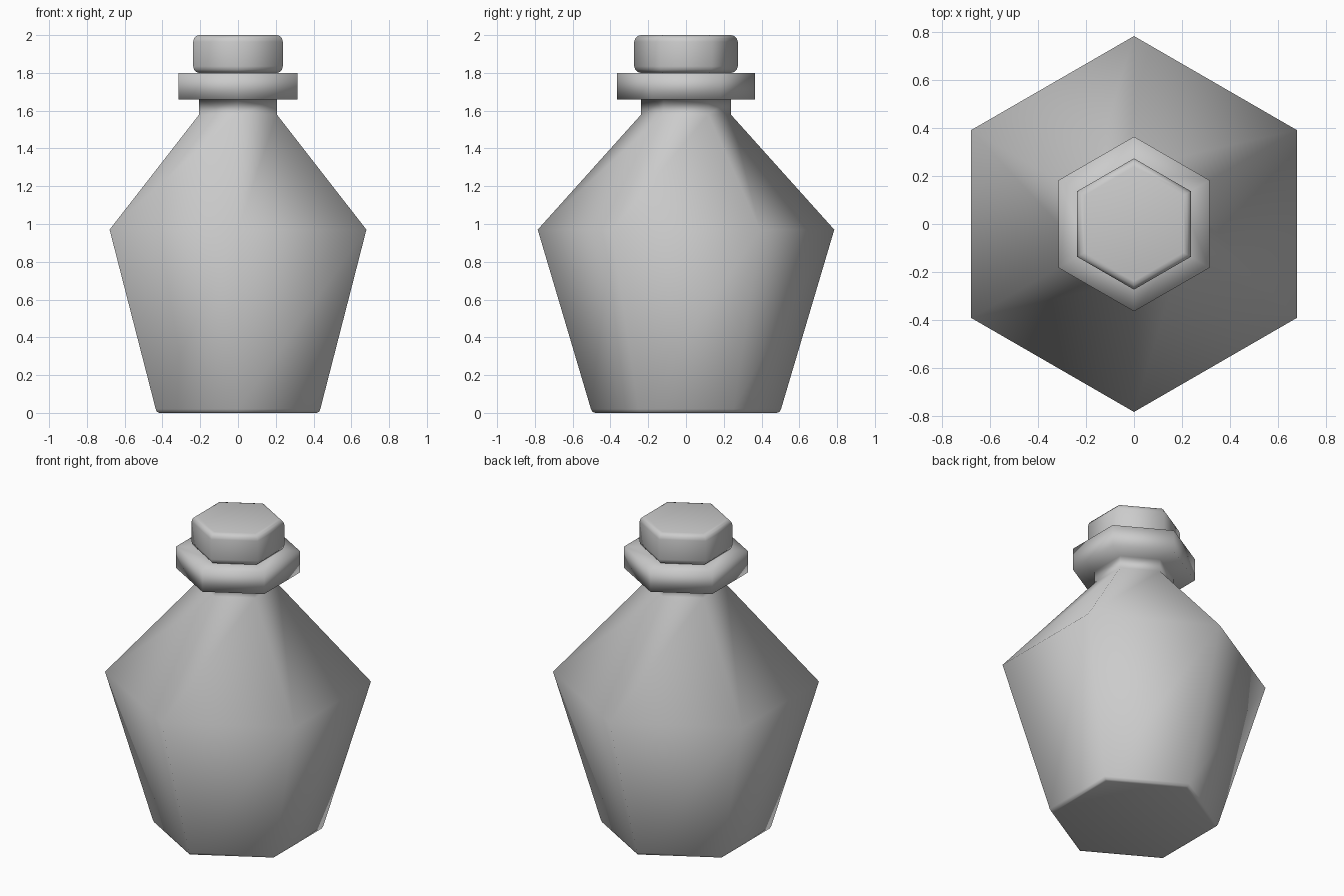
import bpy, bmesh, math

if "Cube" in bpy.data.objects:
    bpy.data.objects.remove(bpy.data.objects["Cube"])

SIDES = 6


def hex_loft(name, profile):
    """Loft hexagonal rings (corner radius, height), corners on the y axis, capped at both ends."""
    bm = bmesh.new()
    rings = []
    for r, z in profile:
        rings.append([bm.verts.new((r * math.cos(math.pi / 2 + i * math.tau / SIDES),
                                    r * math.sin(math.pi / 2 + i * math.tau / SIDES), z))
                      for i in range(SIDES)])
    for a, b in zip(rings, rings[1:]):
        for i in range(SIDES):
            j = (i + 1) % SIDES
            bm.faces.new((a[i], a[j], b[j], b[i]))
    bm.faces.new(rings[0][::-1])
    bm.faces.new(rings[-1])
    for f in bm.faces:
        f.smooth = True
    mesh = bpy.data.meshes.new(name)
    bm.to_mesh(mesh)
    bm.free()
    obj = bpy.data.objects.new(name, mesh)
    bpy.context.collection.objects.link(obj)
    return obj


# Bottle: small softened base, flared body, shoulder, neck and wide collar
hex_loft("bottle", [(0.48, 0.0), (0.495, 0.005), (0.503, 0.02),
                    (0.785, 0.97), (0.237, 1.58), (0.237, 1.66),
                    (0.365, 1.66), (0.365, 1.80), (0.22, 1.80)])

# Stopper: hexagonal block with rounded rims
R, B, Z0, Z1 = 0.274, 0.035, 1.80, 2.0
steps = [math.radians(a) for a in (0, 30, 60, 90)]
lower = [(R - B + B * math.sin(a), Z0 + B - B * math.cos(a)) for a in steps]
upper = [(R - B + B * math.cos(a), Z1 - B + B * math.sin(a)) for a in steps]
hex_loft("stopper", lower + upper)
